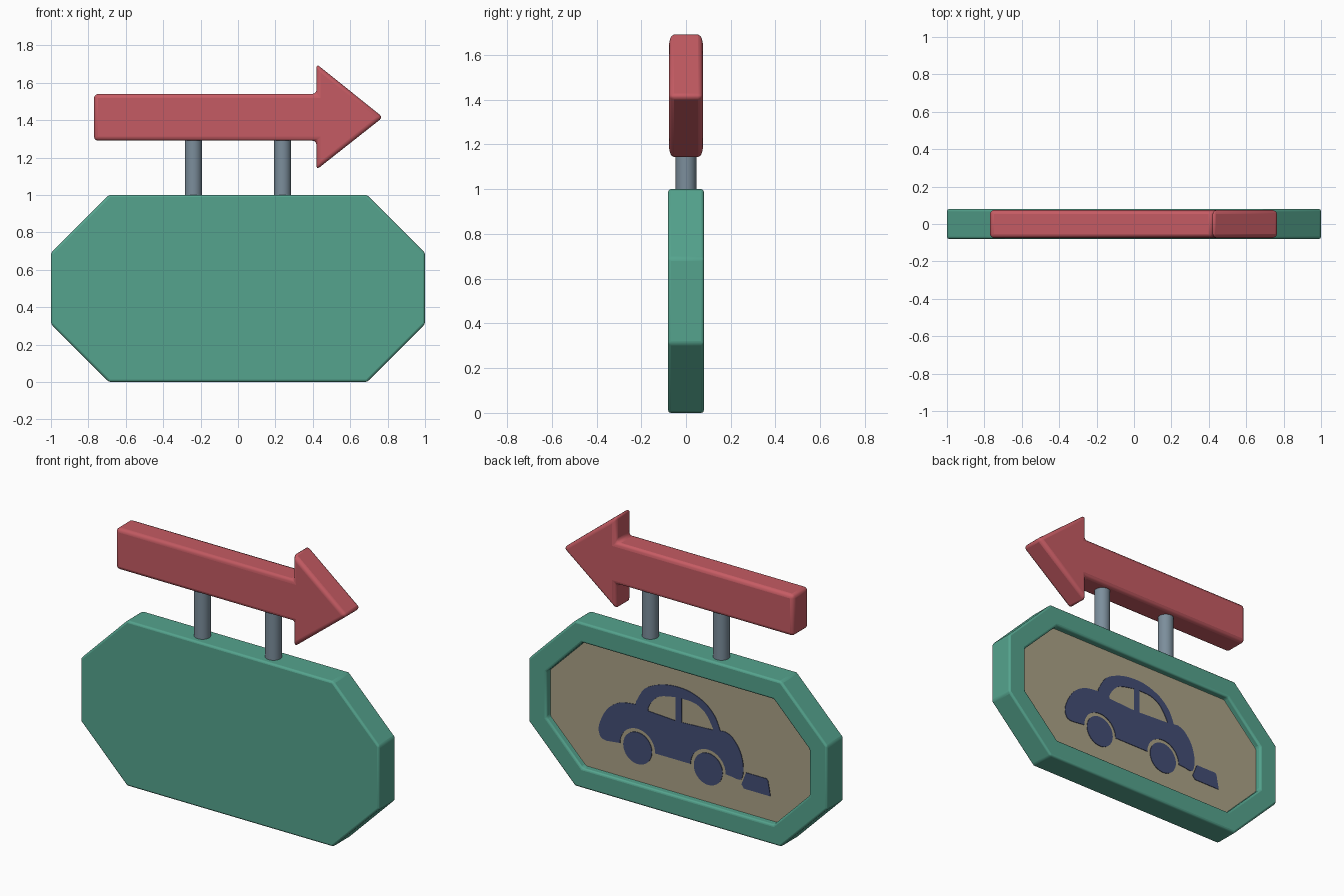
import bpy, bmesh, math
from mathutils import Vector

if "Cube" in bpy.data.objects:
    bpy.data.objects.remove(bpy.data.objects["Cube"])


def material(name, rgb):
    m = bpy.data.materials.new(name)
    m.diffuse_color = (*rgb, 1)
    m.use_nodes = True
    m.node_tree.nodes["Principled BSDF"].inputs["Base Color"].default_value = m.diffuse_color
    return m


GREEN = material("green", (0.09, 0.37, 0.27))
RED = material("red", (0.56, 0.105, 0.125))
STEEL = material("blue grey", (0.20, 0.27, 0.33))
BEIGE = material("beige", (0.41, 0.365, 0.245))
NAVY = material("navy", (0.058, 0.077, 0.18))


def smooth(ob):
    bpy.ops.object.select_all(action='DESELECT')
    ob.select_set(True)
    bpy.context.view_layer.objects.active = ob
    bpy.ops.object.shade_smooth_by_angle(angle=math.radians(40))


def slab(name, outline, y0, y1, mat, bevel=0.0, inset=0.0, depth=0.0):
    """Extrude an x-z outline from y0 to y1, optionally recess its back face."""
    bm = bmesh.new()
    face = bm.faces.new([bm.verts.new((x, y0, z)) for x, z in outline])
    out = bmesh.ops.extrude_face_region(bm, geom=[face])["geom"]
    bmesh.ops.translate(bm, vec=(0, y1 - y0, 0),
                        verts=[g for g in out if isinstance(g, bmesh.types.BMVert)])
    bmesh.ops.recalc_face_normals(bm, faces=bm.faces)
    if inset:
        bm.normal_update()
        back = max(bm.faces, key=lambda f: f.normal.y)
        bmesh.ops.inset_region(bm, faces=[back], thickness=inset, use_even_offset=True)
        out = bmesh.ops.extrude_discrete_faces(bm, faces=[back])["faces"]
        bmesh.ops.translate(bm, vec=(0, -depth, 0), verts=out[0].verts)
    me = bpy.data.meshes.new(name)
    bm.to_mesh(me)
    bm.free()
    ob = bpy.data.objects.new(name, me)
    bpy.context.collection.objects.link(ob)
    me.materials.append(mat)
    if bevel:
        mod = ob.modifiers.new("soft edges", 'BEVEL')
        mod.width, mod.segments, mod.limit_method = bevel, 3, 'ANGLE'
    smooth(ob)
    return ob


def octagon(w, h, cut_x, cut_z):
    return [(-cut_x, .5 - h), (cut_x, .5 - h), (w, .5 - cut_z), (w, .5 + cut_z),
            (cut_x, .5 + h), (-cut_x, .5 + h), (-w, .5 + cut_z), (-w, .5 - cut_z)]


# Sign board with recessed back, and the panel inside it
slab("sign_board", octagon(1, .5, .69, .19), -.08, .08, GREEN, .012, .12, .045)
slab("sign_panel", octagon(.885, .385, .645, .145), .03, .042, BEIGE)

# Arrow on top
slab("arrow", [(-.77, 1.29), (.42, 1.29), (.42, 1.135), (.775, 1.415),
               (.42, 1.70), (.42, 1.54), (-.77, 1.54)], -.075, .075, RED, .022)

# Posts
for side, x in (("left", -.238), ("right", .238)):
    bpy.ops.mesh.primitive_cylinder_add(vertices=32, radius=.046, depth=.36,
                                        location=(x, 0, 1.14))
    post = bpy.context.object
    post.name = side + "_post"
    post.data.materials.append(STEEL)
    smooth(post)


# Car picture: flat outlines drawn as seen from behind
def arc(cx, cz, r, a0, a1, n=20):
    return [(cx + r * math.cos(math.radians(a0 + (a1 - a0) * i / n)),
             cz + r * math.sin(math.radians(a0 + (a1 - a0) * i / n))) for i in range(n + 1)]


def rounded(pts, steps=4):
    """Smooth open path through the points (Catmull-Rom)."""
    p = [Vector(q) for q in [pts[0], *pts, pts[-1]]]
    res = []
    for a, b, c, d in zip(p, p[1:], p[2:], p[3:]):
        for i in range(steps):
            t = i / steps
            res.append(.5 * (2 * b + (c - a) * t + (2 * a - 5 * b + 4 * c - d) * t * t
                             + (3 * b - a - 3 * c + d) * t ** 3))
    return [tuple(v) for v in res] + [pts[-1]]


WHEELS = (-.293, .18)
AXLE = .322
bonnet = rounded([(-.50, .312), (-.54, .325), (-.552, .39), (-.50, .50), (-.414, .565), (-.306, .584)])
roof = rounded([(-.304, .60), (-.246, .694), (-.145, .746), (-.044, .764), (.057, .757),
                (.158, .716), (.226, .65), (.26, .575)])
tail = rounded([(.29, .578), (.34, .557), (.394, .485), (.416, .391), (.40, .318), (.345, .318)])
body = bonnet + roof + tail
for x in reversed(WHEELS):
    body += arc(x, AXLE, .118, 0, 180)
window_a = [(-.037, .556), (-.222, .566)] + rounded([(-.224, .58), (-.2, .625), (-.145, .675), (-.037, .70)])
window_b = [(.003, .557), *reversed(rounded([(.003, .702), (.09, .697), (.158, .66), (.208, .585), (.21, .567)]))]
bumper_box = [(.434, .368), (.57, .368), (.58, .358), (.597, .268), (.42, .268), (.403, .29)]

curve = bpy.data.curves.new("car_picture", 'CURVE')
curve.dimensions, curve.fill_mode, curve.extrude = '2D', 'BOTH', .002
shapes = [body, window_a, window_b, bumper_box] + [arc(x, AXLE, .096, 0, 351, 39) for x in WHEELS]
for pts in shapes:
    sp = curve.splines.new('POLY')
    sp.points.add(len(pts) - 1)
    for point, (u, v) in zip(sp.points, pts):
        point.co = (u, v, 0, 1)
    sp.use_cyclic_u = True
curve.materials.append(NAVY)
car = bpy.data.objects.new("car_picture", curve)
bpy.context.collection.objects.link(car)
car.location.y = .0435
car.rotation_euler = (math.pi / 2, 0, math.pi)
bpy.ops.object.select_all(action='DESELECT')
car.select_set(True)
bpy.context.view_layer.objects.active = car
bpy.ops.object.convert(target='MESH')
